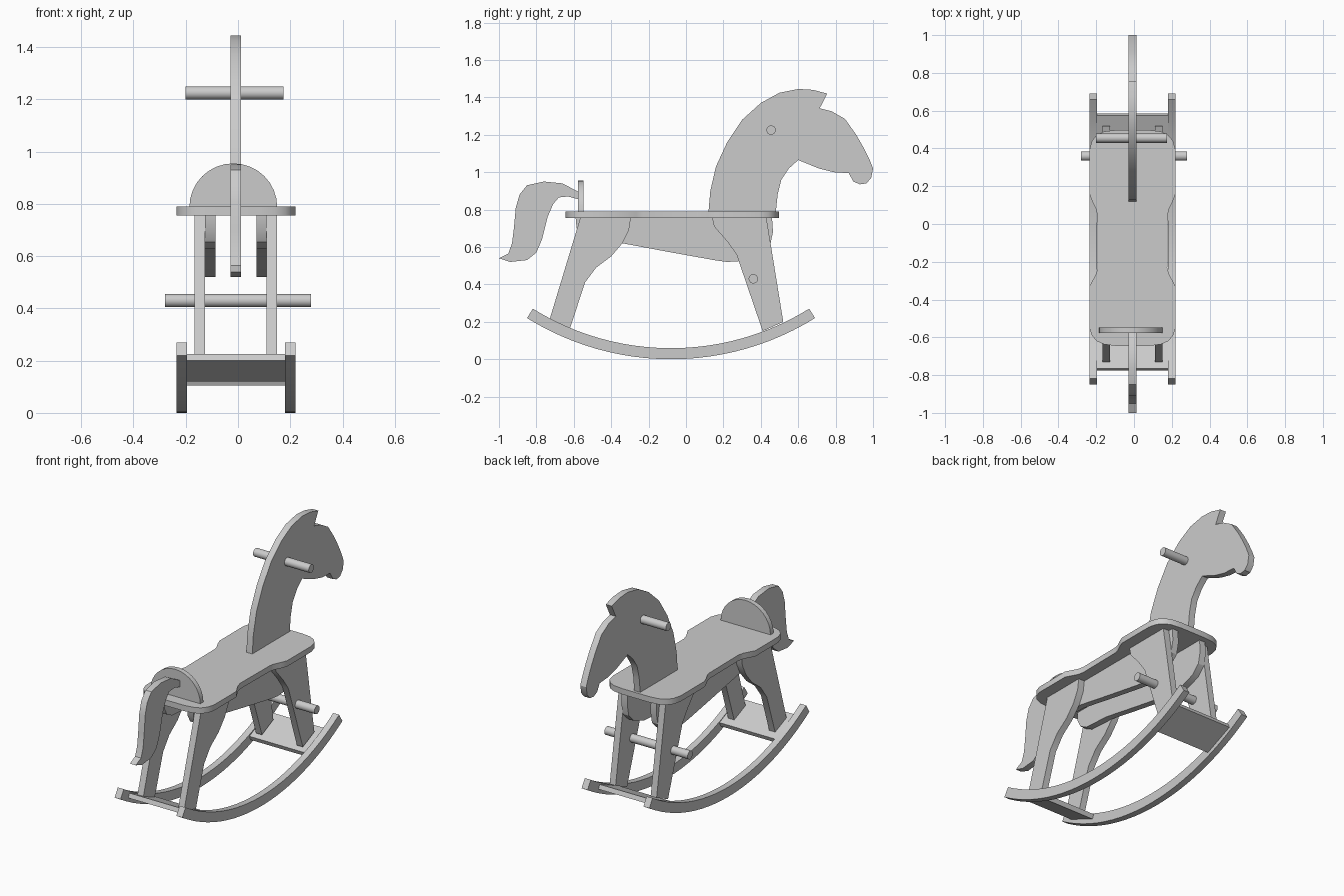
import bpy
import bmesh
import math
from mathutils import Vector

default_cube = bpy.data.objects.get("Cube")
if default_cube:
    bpy.data.objects.remove(default_cube, do_unlink=True)

MID = -0.008          # centre plane of the woodwork
BOARD = 0.04          # thickness of the side boards

# One plain material for the whole toy
wood = bpy.data.materials.new("plain grey")
wood.use_nodes = True
grey = (0.6, 0.6, 0.6, 1.0)
wood.diffuse_color = grey
wood.node_tree.nodes["Principled BSDF"].inputs["Base Color"].default_value = grey


def finish(name, bm):
    """Turn a bmesh into a shaded object with the material."""
    bmesh.ops.recalc_face_normals(bm, faces=bm.faces)
    mesh = bpy.data.meshes.new(name)
    bm.to_mesh(mesh)
    bm.free()
    mesh.materials.append(wood)
    obj = bpy.data.objects.new(name, mesh)
    bpy.context.collection.objects.link(obj)
    bpy.ops.object.select_all(action='DESELECT')
    obj.select_set(True)
    bpy.context.view_layer.objects.active = obj
    bpy.ops.object.shade_smooth_by_angle(angle=math.radians(30))
    return obj


def extrude(name, corners, direction):
    """Extrude a closed flat outline along a direction."""
    bm = bmesh.new()
    face = bm.faces.new([bm.verts.new(c) for c in corners])
    result = bmesh.ops.extrude_face_region(bm, geom=[face])
    verts = [v for v in result["geom"] if isinstance(v, bmesh.types.BMVert)]
    bmesh.ops.translate(bm, verts=verts, vec=Vector(direction))
    return finish(name, bm)


def side_board(name, outline, centre, thickness=BOARD):
    """Board cut from a (y, z) outline, centred on a given x."""
    start = centre - thickness / 2
    return extrude(name, [(start, y, z) for y, z in outline], (thickness, 0, 0))


def board_pair(name, outline, offset):
    for side, sign in (("left", 1), ("right", -1)):
        side_board(side + "_" + name, outline, MID + sign * offset)


def dowel(name, y, z, x_start, x_end, radius=0.025, sides=24):
    ring = []
    for i in range(sides):
        a = math.tau * i / sides
        ring.append((x_start, y + radius * math.cos(a), z + radius * math.sin(a)))
    return extrude(name, ring, (x_end - x_start, 0, 0))


# Head and neck board
head = [
    (0.12, 0.785), (0.13, 0.9), (0.16, 1.03), (0.22, 1.16), (0.3, 1.28),
    (0.4, 1.37), (0.5, 1.425), (0.6, 1.445), (0.68, 1.44), (0.755, 1.42),
    (0.715, 1.342), (0.78, 1.325), (0.85, 1.285), (0.91, 1.2), (0.95, 1.13),
    (0.98, 1.07), (1, 1.02), (0.99, 0.97), (0.965, 0.94), (0.93, 0.935),
    (0.895, 0.95), (0.87, 0.995), (0.79, 1), (0.71, 1.02), (0.6, 1.065),
    (0.55, 1.02), (0.51, 0.96), (0.49, 0.88), (0.48, 0.785),
]
side_board("head_and_neck", head, MID)

# Tail board
tail = [
    (-0.575, 0.895), (-0.66, 0.94), (-0.76, 0.95), (-0.85, 0.93), (-0.89, 0.88),
    (-0.91, 0.81), (-0.92, 0.7), (-0.93, 0.62), (-0.95, 0.565), (-1, 0.54),
    (-0.94, 0.52), (-0.85, 0.53), (-0.8, 0.57), (-0.77, 0.64), (-0.74, 0.76),
    (-0.71, 0.83), (-0.68, 0.865), (-0.63, 0.87), (-0.575, 0.855),
]
side_board("tail", tail, MID)

# Body side panels
body = [
    (-0.59, 0.756), (-0.585, 0.7), (-0.56, 0.655), (-0.51, 0.63), (-0.43, 0.625),
    (-0.34, 0.62), (-0.1, 0.575), (0.15, 0.53), (0.22, 0.52), (0.3, 0.525),
    (0.4, 0.56), (0.45, 0.61), (0.465, 0.68), (0.46, 0.756),
]
board_pair("body_panel", body, 0.098)

# Legs
back_leg = [
    (-0.565, 0.756), (-0.73, 0.21), (-0.62, 0.165), (-0.54, 0.41), (-0.48, 0.49),
    (-0.4, 0.55), (-0.34, 0.62), (-0.305, 0.69), (-0.295, 0.756),
]
front_leg = [
    (0.14, 0.756), (0.15, 0.71), (0.22, 0.63), (0.27, 0.56), (0.41, 0.15),
    (0.52, 0.2), (0.43, 0.756),
]
board_pair("back_leg", back_leg, 0.138)
board_pair("front_leg", front_leg, 0.138)

# Curved rockers
outer, inner, centre_y = 1.457, 1.398, -0.08
sweep, steps = math.radians(31.9), 24
angles = [sweep * (2 * i / steps - 1) for i in range(steps + 1)]


def arc(radius, values):
    return [(centre_y + radius * math.sin(a), outer - radius * math.cos(a)) for a in values]


board_pair("rocker", arc(outer, angles) + arc(inner, reversed(angles)), 0.208)


# Sloping cross boards between the rockers
def cross_board(name, low, high, thickness=0.028):
    low, high = Vector(low), Vector(high)
    along = (high - low).normalized()
    up = Vector((-along.y, along.x))
    if up.y < 0:
        up.negate()
    up *= thickness
    side_board(name, [low, high, high + up, low + up], MID, 0.376)


cross_board("back_cross_board", (-0.59, 0.12), (-0.775, 0.2))
cross_board("front_cross_board", (0.4, 0.105), (0.585, 0.185))

# Seat with rounded corners and a narrowed waist
half_seat = [
    (0.09, 0.497), (0.15, 0.49), (0.19, 0.47), (0.215, 0.44), (0.228, 0.39),
    (0.228, 0.16), (0.213, 0.12), (0.193, 0.08), (0.187, 0.05), (0.184, -0.23),
    (0.193, -0.265), (0.228, -0.33), (0.228, -0.55), (0.215, -0.59),
    (0.19, -0.62), (0.15, -0.637), (0.09, -0.645),
]
seat = [(MID + x, y, 0.755) for x, y in half_seat]
seat += [(MID - x, y, 0.755) for x, y in reversed(half_seat)]
extrude("seat", seat, (0, 0, 0.035))

# Half-round backrest
backrest = []
for i in range(17):
    a = math.pi * i / 16
    backrest.append((MID - 0.01 + 0.168 * math.cos(a), -0.577, 0.788 + 0.167 * math.sin(a)))
extrude("backrest", backrest, (0, 0.03, 0))

# Hand and foot dowels
dowel("handle", 0.455, 1.225, -0.2, 0.175)
dowel("foot_rest", 0.36, 0.43, -0.28, 0.28)
